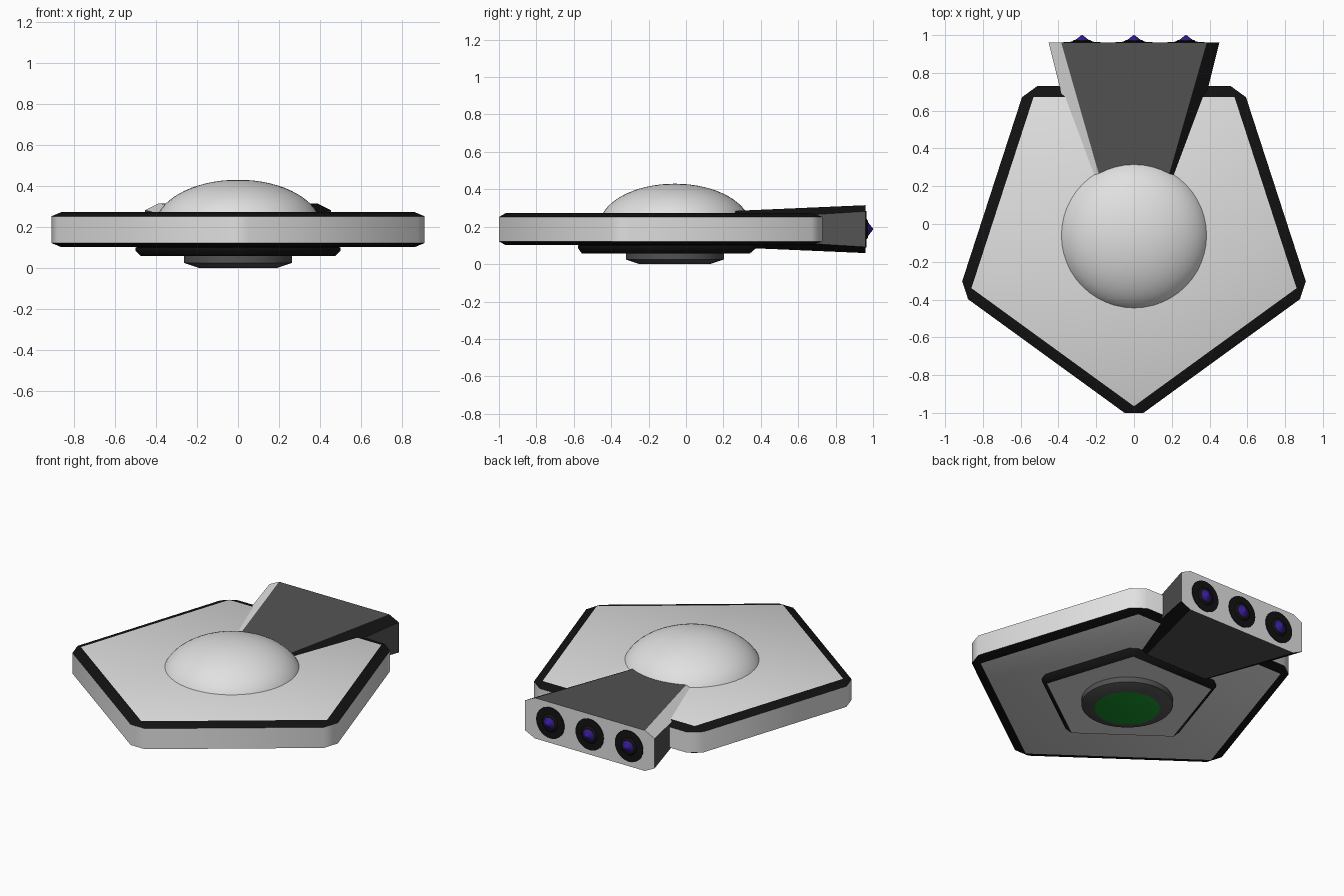
import bpy, bmesh, math
from mathutils import Matrix

if "Cube" in bpy.data.objects:
    bpy.data.objects.remove(bpy.data.objects["Cube"])

CY = -0.06      # centre of hull in y
ZM = 0.187      # mid height of hull


def mat(name, r, g, b):
    m = bpy.data.materials.new(name)
    m.diffuse_color = (r, g, b, 1)
    m.use_nodes = True
    m.node_tree.nodes["Principled BSDF"].inputs["Base Color"].default_value = m.diffuse_color
    return m


LIGHT = mat("light_grey", 0.75, 0.75, 0.75)
DARK = mat("dark_grey", 0.085, 0.085, 0.085)
BLACK = mat("black", 0.006, 0.006, 0.006)
GREEN = mat("green", 0.01, 0.30, 0.025)
VIOLET = mat("violet_blue", 0.035, 0.01, 0.28)


def finish(name, bm, mats, smooth=None):
    bmesh.ops.recalc_face_normals(bm, faces=bm.faces[:])
    me = bpy.data.meshes.new(name)
    bm.to_mesh(me)
    bm.free()
    for m in mats:
        me.materials.append(m)
    ob = bpy.data.objects.new(name, me)
    bpy.context.collection.objects.link(ob)
    if smooth:
        bpy.ops.object.select_all(action='DESELECT')
        bpy.context.view_layer.objects.active = ob
        ob.select_set(True)
        bpy.ops.object.shade_smooth_by_angle(angle=math.radians(smooth))
    return ob


def pentagon_plate(name, s, z_in0, z0, z1, z_in1, wall):
    """Pentagon with clipped corners; black chamfers run to sharp inner pentagons."""
    bm = bmesh.new()
    inner, outer = [], []
    for k in range(5):
        a = math.radians(-90 + 72 * k)
        c, d = math.cos(a), math.sin(a)
        inner.append((0.905 * s * c, CY + 0.905 * s * d))
        for t in (-0.05, 0.05):
            outer.append((s * (0.94 * c - t * d), CY + s * (0.94 * d + t * c)))
    lo = [bm.verts.new((x, y, z0)) for x, y in outer]
    hi = [bm.verts.new((x, y, z1)) for x, y in outer]
    for i in range(10):
        j = (i + 1) % 10
        bm.faces.new((lo[i], lo[j], hi[j], hi[i])).material_index = wall
    for ring, z in ((lo, z_in0), (hi, z_in1)):
        cap = [bm.verts.new((x, y, z)) for x, y in inner]
        bm.faces.new(cap).material_index = 0
        for k in range(5):
            n = (k + 1) % 5
            bm.faces.new((ring[2 * k], ring[2 * k + 1], cap[k])).material_index = 1
            bm.faces.new((ring[2 * k + 1], ring[2 * n], cap[n], cap[k])).material_index = 1
    return finish(name, bm, [LIGHT, BLACK], 40)


# Main hull and small belly plate
pentagon_plate("hull", 1.0, 0.102, 0.122, 0.252, 0.272, 0)
pentagon_plate("belly_plate", 0.55, 0.058, 0.085, 0.100, 0.105, 1)

# Flattened dome
bm = bmesh.new()
bmesh.ops.create_uvsphere(bm, u_segments=48, v_segments=32, radius=1)
bmesh.ops.bisect_plane(bm, geom=bm.verts[:] + bm.edges[:] + bm.faces[:],
                       plane_co=(0, 0, 0.2), plane_no=(0, 0, 1), clear_inner=True)
bm.transform(Matrix.Translation((0, CY, 0.2)) @ Matrix.Diagonal((0.405, 0.405, 0.23, 1)))
finish("dome", bm, [LIGHT], 60)


def lathe(name, profile, centre, mats, bands, axis='Z', seg=40, smooth=30):
    """Revolve (radius, height) points; bands gives the material of each strip."""
    bm = bmesh.new()
    rings = []
    for r, h in profile:
        ring = []
        for i in range(seg):
            a = 2 * math.pi * i / seg
            p = (r * math.cos(a), r * math.sin(a), h)
            if axis == 'Y':
                p = (p[0], p[2], p[1])
            ring.append(bm.verts.new([u + v for u, v in zip(p, centre)]))
        rings.append(ring)
    for b, (p, q) in enumerate(zip(rings, rings[1:])):
        for i in range(seg):
            j = (i + 1) % seg
            bm.faces.new((p[i], p[j], q[j], q[i])).material_index = bands[b]
    bm.faces.new(rings[-1]).material_index = bands[-1]
    bm.faces.new(rings[0]).material_index = bands[0]
    return finish(name, bm, mats, smooth)


# Belly emitter: dark housing with green lens at the bottom
lathe("belly_emitter", [(0.262, 0.065), (0.262, 0.025), (0.187, 0.0)],
      (0, CY, 0), [DARK, GREEN], [0, 0, 1])

# Engine block: chamfered section lofted from front to back
bm = bmesh.new()
sections = []
for y, xt, zt, xs, zs in ((0.20, 0.168, 0.095, 0.262, 0.048),
                          (0.96, 0.385, 0.128, 0.452, 0.095)):
    pts = [(xt, zt), (xs, zs), (xs, -zs), (xt, -zt),
           (-xt, -zt), (-xs, -zs), (-xs, zs), (-xt, zt)]
    sections.append([bm.verts.new((x, y, ZM + z)) for x, z in pts])
front, back = sections
strip = [1, 0, 1, 0, 1, 0, 2, 0]     # chamfers black, one light
for i in range(8):
    j = (i + 1) % 8
    bm.faces.new((front[i], front[j], back[j], back[i])).material_index = strip[i]
bm.faces.new(front).material_index = 0
bm.faces.new(back).material_index = 2
finish("engine_block", bm, [DARK, BLACK, LIGHT])

# Three nozzles: flat black ring, collar and glowing tip
for n, x in (("left", -0.275), ("middle", 0.0), ("right", 0.275)):
    lathe("nozzle_" + n,
          [(0.098, -0.01), (0.098, 0.004), (0.055, 0.005), (0.045, 0.013),
           (0.036, 0.014), (0.003, 0.04)],
          (x, 0.96, ZM), [BLACK, VIOLET], [0, 0, 0, 0, 1, 1], axis='Y', seg=28)
